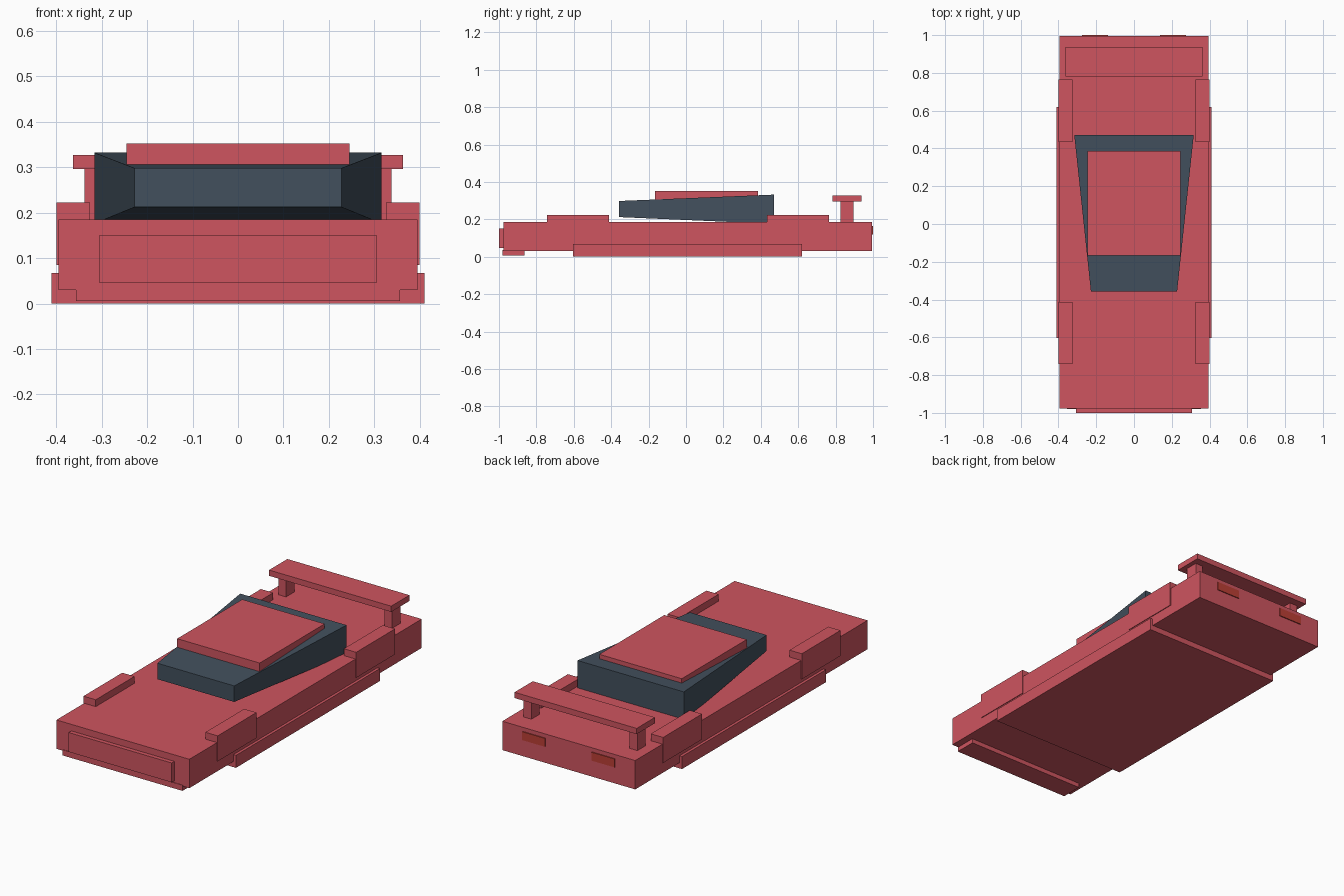
import bpy, bmesh

if "Cube" in bpy.data.objects:
    bpy.data.objects.remove(bpy.data.objects["Cube"])


def material(name, rgb):
    m = bpy.data.materials.new(name)
    m.diffuse_color = (*rgb, 1)
    m.use_nodes = True
    m.node_tree.nodes["Principled BSDF"].inputs["Base Color"].default_value = m.diffuse_color
    return m


RED = material("body red", (0.62, 0.09, 0.115))
GLASS = material("dark glass", (0.055, 0.08, 0.11))
LAMP = material("lamp red", (0.5, 0.05, 0.035))


def box(name, x, y, z, mat=RED):
    """Box from (min, max) ranges on each axis."""
    bm = bmesh.new()
    bmesh.ops.create_cube(bm, size=1)
    for v in bm.verts:
        for i, (lo, hi) in enumerate((x, y, z)):
            v.co[i] = lo if v.co[i] < 0 else hi
    mesh = bpy.data.meshes.new(name)
    bm.to_mesh(mesh)
    bm.free()
    mesh.materials.append(mat)
    obj = bpy.data.objects.new(name, mesh)
    bpy.context.collection.objects.link(obj)
    return obj


def pair(name, x, y, z, mat=RED):
    """The same box on the right and left sides."""
    box(name + "_right", x, y, z, mat)
    box(name + "_left", (-x[1], -x[0]), y, z, mat)


# Main body, floor with side skirts, front bumper and splitter
box("body", (-0.395, 0.395), (-0.977, 0.995), (0.03, 0.185))
box("floor_skirt", (-0.41, 0.41), (-0.603, 0.62), (0.0, 0.067))
box("front_bumper", (-0.306, 0.306), (-1.0, -0.97), (0.046, 0.15))
box("front_splitter", (-0.356, 0.356), (-0.98, -0.863), (0.006, 0.036))

# Wheel arches
for end, y in (("front", (-0.742, -0.413)), ("rear", (0.433, 0.764))):
    pair(end + "_wheel_arch", (0.326, 0.399), y, (0.085, 0.222))

# Cabin: a box whose front end is narrower and lower than the back
cabin = box("cabin_glass", (-0.316, 0.316), (-0.358, 0.47), (0.176, 0.332), GLASS)
for v in cabin.data.vertices:
    if v.co.y < 0:
        v.co.x *= 0.228 / 0.316
        v.co.z = 0.212 if v.co.z < 0.25 else 0.298
box("roof", (-0.245, 0.245), (-0.166, 0.386), (0.305, 0.352))

# Rear wing on two posts
box("wing", (-0.363, 0.363), (0.782, 0.937), (0.296, 0.327))
pair("wing_post", (0.292, 0.338), (0.825, 0.895), (0.175, 0.3))

# Tail lamps
pair("tail_lamp", (0.138, 0.276), (0.985, 1.0), (0.118, 0.163), LAMP)
